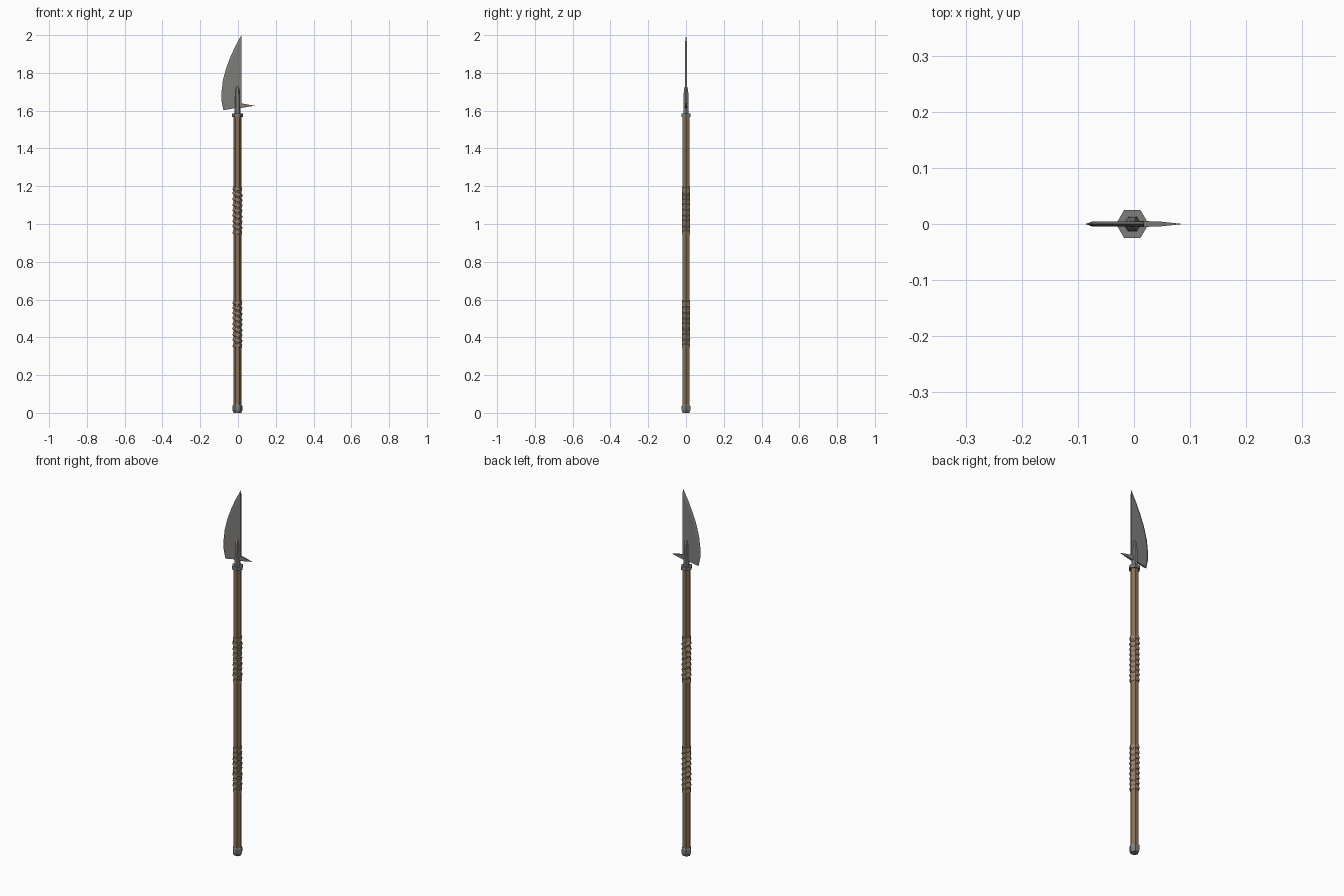
import bpy, bmesh, math, random
from mathutils import Matrix, Vector

if "Cube" in bpy.data.objects:
    bpy.data.objects.remove(bpy.data.objects["Cube"])

random.seed(7)
CX = -0.003  # shaft axis


def material(name, rgb):
    m = bpy.data.materials.new(name)
    m.diffuse_color = (*rgb, 1)
    m.use_nodes = True
    m.node_tree.nodes["Principled BSDF"].inputs["Base Color"].default_value = m.diffuse_color
    return m


steel = material("grey steel", (0.215, 0.207, 0.195))
wood = material("brown wood", (0.26, 0.168, 0.095))
cord = material("tan cord", (0.32, 0.225, 0.15))


def finish(bm, name, mat):
    bmesh.ops.recalc_face_normals(bm, faces=bm.faces)
    me = bpy.data.meshes.new(name)
    bm.to_mesh(me)
    bm.free()
    me.materials.append(mat)
    ob = bpy.data.objects.new(name, me)
    bpy.context.collection.objects.link(ob)
    return ob


def hex_loft(bm, profile, closed=False, mtx=Matrix()):
    """Six-sided turned shape from (radius, z) pairs."""
    rings = [[bm.verts.new(mtx @ Vector((r * math.cos(k * math.pi / 3),
                                         r * math.sin(k * math.pi / 3), z)))
              for k in range(6)] for r, z in profile]
    pairs = list(zip(rings, rings[1:]))
    if closed:
        pairs.append((rings[-1], rings[0]))
    else:
        bm.faces.new(rings[0])
        bm.faces.new(rings[-1])
    for a, b in pairs:
        for k in range(6):
            j = (k + 1) % 6
            bm.faces.new((a[k], a[j], b[j], b[k]))


def turned(name, profile, mat):
    bm = bmesh.new()
    hex_loft(bm, profile, mtx=Matrix.Translation((CX, 0, 0)))
    return finish(bm, name, mat)


# Shaft and steel fittings
turned("shaft", [(0.0215, 0.02), (0.0215, 1.575)], wood)
turned("butt_cap", [(0.020, 0), (0.026, 0.014), (0.026, 0.036), (0.022, 0.044)], steel)
turned("collar", [(0.029, 1.566), (0.029, 1.584)], steel)
turned("socket", [(0.016, 1.58), (0.0135, 1.71), (0.004, 1.735)], steel)


# Cord grips: hexagonal loops with uneven tilts
def grip(name, z0, z1, n=9):
    bm = bmesh.new()
    for i in range(n):
        z = z0 + 0.014 + (z1 - z0 - 0.028) * i / (n - 1)
        tilt = math.radians(random.uniform(14, 30) if 0 < i < n - 1 else 8)
        m = (Matrix.Translation((CX, 0, z)) @ Matrix.Rotation(tilt, 4, 'Y')
             @ Matrix.Diagonal((1 / math.cos(tilt), 1, 1, 1)))
        hex_loft(bm, [(0.019, -0.011), (0.0245, -0.009),
                      (0.0245, 0.009), (0.019, 0.011)], True, m)
    finish(bm, name, cord)


grip("lower_grip", 0.342, 0.597)
grip("upper_grip", 0.942, 1.200)


# Blade: sharp rim at y=0, raised flats on both sides, thick spine
rim = [(0.018, 2.0), (-0.014, 1.942), (-0.040, 1.885), (-0.063, 1.825), (-0.080, 1.760),
       (-0.087, 1.700), (-0.087, 1.650), (-0.077, 1.602)]
flat = [(0.018, 1.965), (-0.004, 1.93), (-0.030, 1.875), (-0.052, 1.818), (-0.068, 1.757),
        (-0.074, 1.700), (-0.074, 1.650), (-0.067, 1.604)]
heel = (0.018, 1.620)
bm = bmesh.new()
edge = [bm.verts.new((x, 0, z)) for x, z in rim]
sides = []
for s in (-1, 1):
    f = [bm.verts.new((x, s * 0.0045, z)) for x, z in flat + [heel]]
    bm.faces.new(f)
    for i in range(len(rim) - 1):
        bm.faces.new((edge[i], edge[i + 1], f[i + 1], f[i]))
    sides.append(f)
a, b = sides
bm.faces.new((edge[0], a[0], b[0]))
bm.faces.new((a[0], a[-1], b[-1], b[0]))
bm.faces.new((a[-1], a[-2], edge[-1], b[-2], b[-1]))
finish(bm, "blade", steel)

# Back spike: flat tapering point, mirrored front and back
bm = bmesh.new()
base = [bm.verts.new((0.0, y, z)) for y, z in
        ((-0.006, 1.642), (-0.006, 1.611), (0.006, 1.611), (0.006, 1.642))]
mid = [bm.verts.new((0.05, y, z)) for y, z in
       ((-0.004, 1.633), (-0.004, 1.620), (0.004, 1.620), (0.004, 1.633))]
tip = bm.verts.new((0.087, 0, 1.626))
bm.faces.new(base)
for i in range(4):
    j = (i + 1) % 4
    bm.faces.new((base[i], base[j], mid[j], mid[i]))
    bm.faces.new((mid[i], mid[j], tip))
finish(bm, "back_spike", steel)
